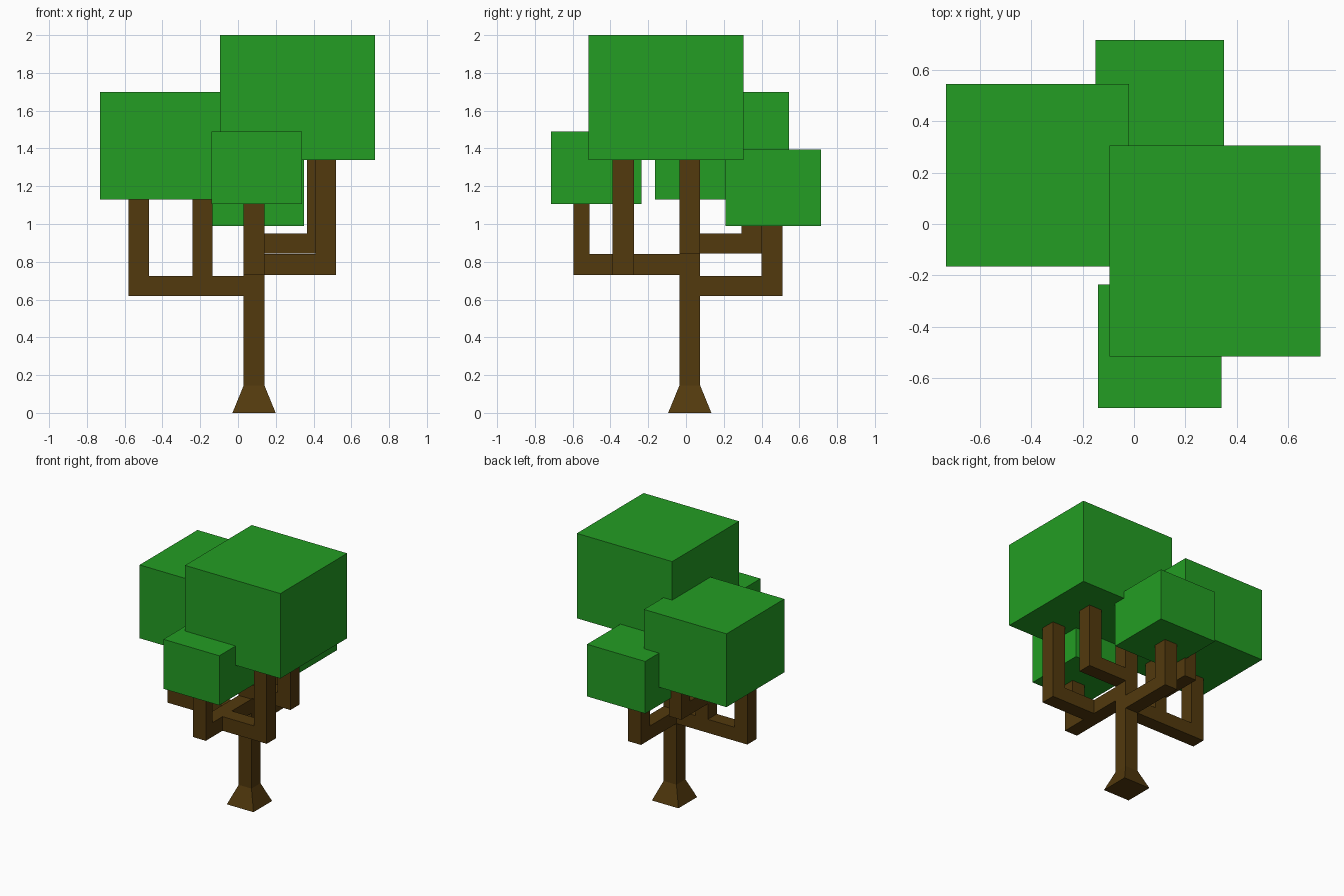
import bpy
import bmesh

cube = bpy.data.objects.get("Cube")
if cube:
    bpy.data.objects.remove(cube, do_unlink=True)


def material(name, rgb):
    m = bpy.data.materials.new(name)
    m.use_nodes = True
    m.diffuse_color = (*rgb, 1)
    m.node_tree.nodes["Principled BSDF"].inputs["Base Color"].default_value = (*rgb, 1)
    return m


BARK = material("bark brown", (0.084, 0.041, 0.004))
LEAF = material("leaf green", (0.017, 0.337, 0.017))


def box(name, x, y, z, mat, foot=1.0):
    """Box from (min, max) ranges; foot widens the bottom face."""
    bm = bmesh.new()
    bmesh.ops.create_cube(bm, size=1)
    for v in bm.verts:
        k = foot if v.co.z < 0 else 1
        v.co.x = sum(x) / 2 + v.co.x * k * (x[1] - x[0])
        v.co.y = sum(y) / 2 + v.co.y * k * (y[1] - y[0])
        v.co.z = z[0] if v.co.z < 0 else z[1]
    mesh = bpy.data.meshes.new(name)
    bm.to_mesh(mesh)
    bm.free()
    mesh.materials.append(mat)
    ob = bpy.data.objects.new(name, mesh)
    bpy.context.collection.objects.link(ob)
    return ob


# Trunk column and flared foot
TX, TY = (0.03, 0.14), (-0.035, 0.075)
box("trunk_foot", TX, TY, (0, 0.145), BARK, foot=2.08)
box("trunk", TX, TY, (0.145, 1.36), BARK)

# Right branch: one arm carrying two uprights, with a back twig
LOW, MID, HIGH = (0.62, 0.725), (0.73, 0.84), (0.845, 0.95)
FORK = (-0.24, -0.135)
box("right_arm", (-0.58, TX[0]), TY, LOW, BARK)
box("right_outer_upright", (-0.58, -0.47), TY, (LOW[1], 1.15), BARK)
box("right_inner_upright", FORK, TY, (LOW[1], 1.15), BARK)
box("right_back_twig", FORK, (TY[1], 0.4), HIGH, BARK)
box("right_back_twig_upright", FORK, (0.295, 0.4), (HIGH[1], 1.15), BARK)

# Back branch
box("back_arm", TX, (TY[1], 0.51), LOW, BARK)
box("back_upright", TX, (0.4, 0.51), (LOW[1], 1.01), BARK)

# Front branch with a side fork to the left
SIDE = (-0.39, -0.275)
box("front_arm", TX, (-0.595, TY[0]), MID, BARK)
box("front_upright", TX, (-0.595, -0.51), (MID[1], 1.12), BARK)
box("front_side_arm", (TX[1], 0.52), SIDE, MID, BARK)
box("front_side_upright", (0.41, 0.52), SIDE, (MID[1], 1.36), BARK)

# Left branch
box("left_arm", (TX[1], 0.475), TY, HIGH, BARK)
box("left_upright", (0.365, 0.475), TY, (HIGH[1], 1.36), BARK)

# Leaf blocks
box("left_leaf_block", (-0.095, 0.725), (-0.515, 0.305), (1.34, 2.0), LEAF)
box("right_leaf_block", (-0.73, -0.02), (-0.165, 0.545), (1.13, 1.7), LEAF)
box("front_leaf_block", (-0.14, 0.34), (-0.715, -0.235), (1.105, 1.49), LEAF)
box("back_leaf_block", (-0.15, 0.35), (0.21, 0.715), (0.99, 1.395), LEAF)
